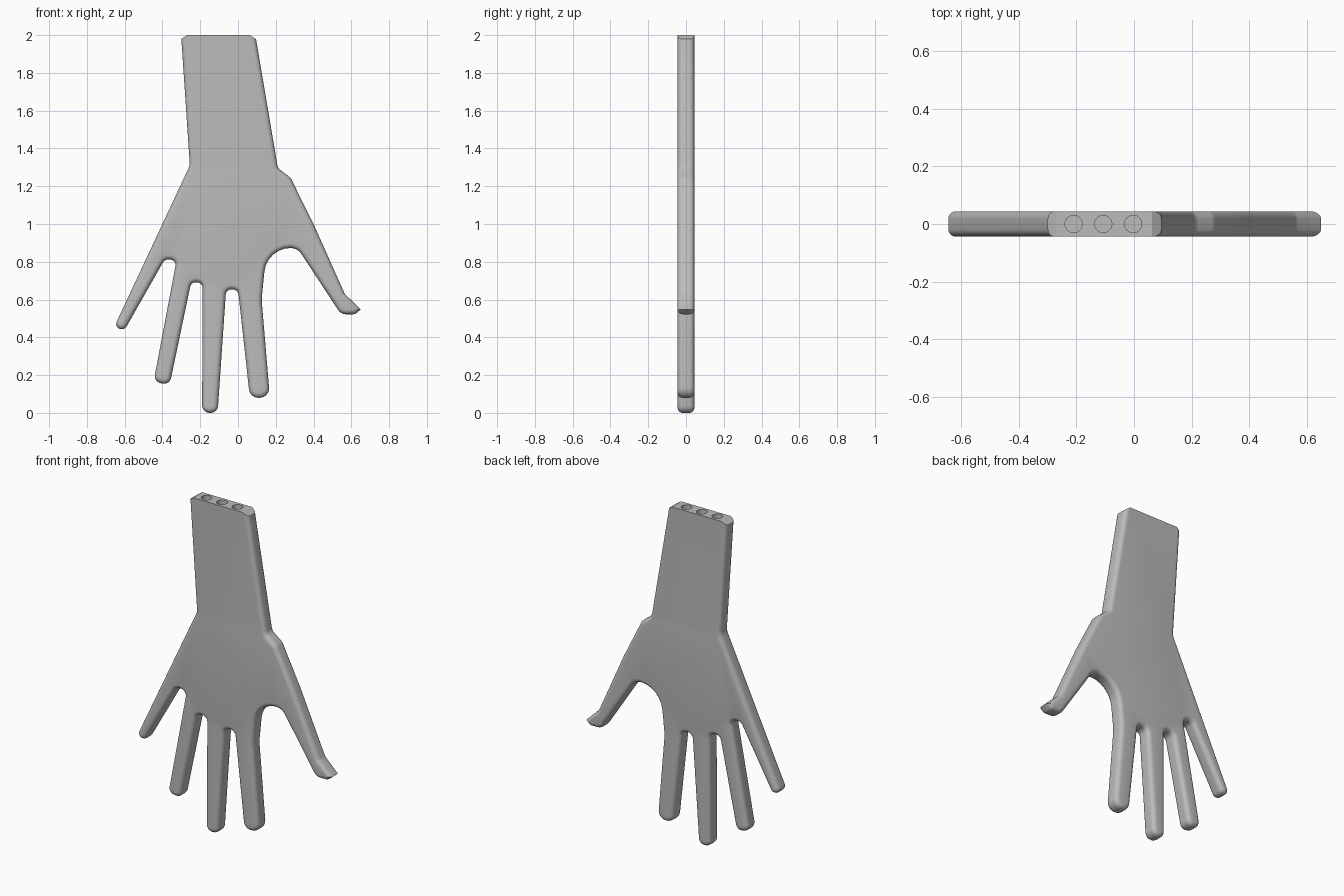
import bpy, bmesh, math
from mathutils import Vector

if "Cube" in bpy.data.objects:
    bpy.data.objects.remove(bpy.data.objects["Cube"])

HALF = 0.044      # half thickness of the plate
ROUND = 0.026     # rounding of the rim
STEPS = 5         # segments in each rim rounding

# Outline corners, counter-clockwise: x, z, corner radius
OUTLINE = [
    (-0.308, 2.10, 0), (-0.255, 1.31, 0.06),                # outer wrist
    (-0.661, 0.443, 0.028), (-0.598, 0.443, 0.028),         # little finger
    (-0.388, 0.813, 0.032), (-0.325, 0.81, 0.03),
    (-0.447, 0.165, 0.038), (-0.362, 0.148, 0.038),         # ring finger
    (-0.248, 0.692, 0.03), (-0.187, 0.69, 0.03),
    (-0.19, 0.0, 0.04), (-0.108, 0.0, 0.04),                # middle finger
    (-0.063, 0.655, 0.03), (0.0, 0.652, 0.03),
    (0.063, 0.08, 0.05), (0.169, 0.08, 0.05),               # index finger
    (0.125, 0.60, 0.2), (0.152, 0.873, 0.14), (0.315, 0.873, 0.07),
    (0.545, 0.522, 0.05), (0.62, 0.522, 0.028),             # thumb
    (0.65, 0.548, 0), (0.565, 0.63, 0.03),
    (0.40, 1.0, 0.2), (0.278, 1.245, 0.04), (0.211, 1.297, 0.04),
    (0.075, 2.10, 0),                                       # inner wrist
]


def outline(inset):
    """Rounded outline moved inward; the point count never changes."""
    result = []
    for i, (x, z, r) in enumerate(OUTLINE):
        p = Vector((x, z))
        a = (Vector(OUTLINE[i - 1][:2]) - p).normalized()
        b = (Vector(OUTLINE[(i + 1) % len(OUTLINE)][:2]) - p).normalized()
        turn = math.pi - a.angle(b)
        side = 1 if b.x * a.y - b.y * a.x > 0 else -1       # convex or concave
        bisector = (a + b).normalized() / math.cos(turn / 2)
        if r == 0:
            result.append(p + bisector * inset * side)
            continue
        t = r * math.tan(turn / 2)
        centre = p + bisector * r
        start, end = p + a * t - centre, p + b * t - centre
        scale = (r - side * inset) / r / math.sin(turn)
        steps = max(2, round(turn / math.radians(13)))
        for k in range(steps + 1):
            f = k / steps
            v = start * math.sin((1 - f) * turn) + end * math.sin(f * turn)
            result.append(centre + v * scale)
    return result


grey = bpy.data.materials.new("plain_grey")
grey.diffuse_color = (0.5, 0.5, 0.5, 1)
grey.use_nodes = True
grey.node_tree.nodes["Principled BSDF"].inputs["Base Color"].default_value = grey.diffuse_color

# Flat hand plate, lofted from front to back with a rounded rim
bm = bmesh.new()
quarter = [math.pi / 2 * k / STEPS for k in range(STEPS + 1)]
section = [(ROUND * (1 - math.cos(q)), HALF - ROUND + ROUND * math.sin(q)) for q in quarter]
section = [(d, -y) for d, y in reversed(section)] + section
rings = [[bm.verts.new((p.x, y, p.y)) for p in outline(d)] for d, y in section]
count = len(rings[0])
for r0, r1 in zip(rings, rings[1:]):
    for i in range(count):
        j = (i + 1) % count
        bm.faces.new((r0[i], r0[j], r1[j], r1[i]))
caps = [bm.faces.new(rings[0]), bm.faces.new(rings[-1])]
bmesh.ops.recalc_face_normals(bm, faces=bm.faces)
bmesh.ops.triangulate(bm, faces=caps)

# Flat wrist end with two trimmed corners
for co, no in (((0, 0, 2), (0, 0, 1)),
               ((-0.30, 0, 1.98), (-0.02, 0, 0.03)),
               ((0.093, 0, 1.98), (0.02, 0, 0.03))):
    bmesh.ops.bisect_plane(bm, geom=bm.verts[:] + bm.edges[:] + bm.faces[:], dist=1e-5,
                           plane_co=co, plane_no=Vector(no).normalized(), clear_outer=True)
    bmesh.ops.holes_fill(bm, edges=[e for e in bm.edges if e.is_boundary], sides=0)
bmesh.ops.recalc_face_normals(bm, faces=bm.faces)
mesh = bpy.data.meshes.new("hand")
bm.to_mesh(mesh)
bm.free()
mesh.materials.append(grey)
hand = bpy.data.objects.new("hand", mesh)
bpy.context.collection.objects.link(hand)

# Three mounting holes in the wrist end
bm = bmesh.new()
for x in (-0.21, -0.107, -0.003):
    made = bmesh.ops.create_cone(bm, cap_ends=True, segments=32, radius1=0.03,
                                 radius2=0.03, depth=0.4)
    bmesh.ops.translate(bm, verts=made["verts"], vec=(x, 0, 2.0))
mesh = bpy.data.meshes.new("hole_cutter")
bm.to_mesh(mesh)
bm.free()
mesh.materials.append(grey)
cutter = bpy.data.objects.new("hole_cutter", mesh)
cutter.hide_render = True
bpy.context.collection.objects.link(cutter)

bpy.context.view_layer.objects.active = hand
hand.select_set(True)
mod = hand.modifiers.new("holes", 'BOOLEAN')
mod.operation = 'DIFFERENCE'
mod.solver = 'EXACT'
mod.object = cutter
bpy.ops.object.modifier_apply(modifier=mod.name)
bpy.data.objects.remove(cutter)
bpy.ops.object.shade_smooth_by_angle(angle=math.radians(30))
